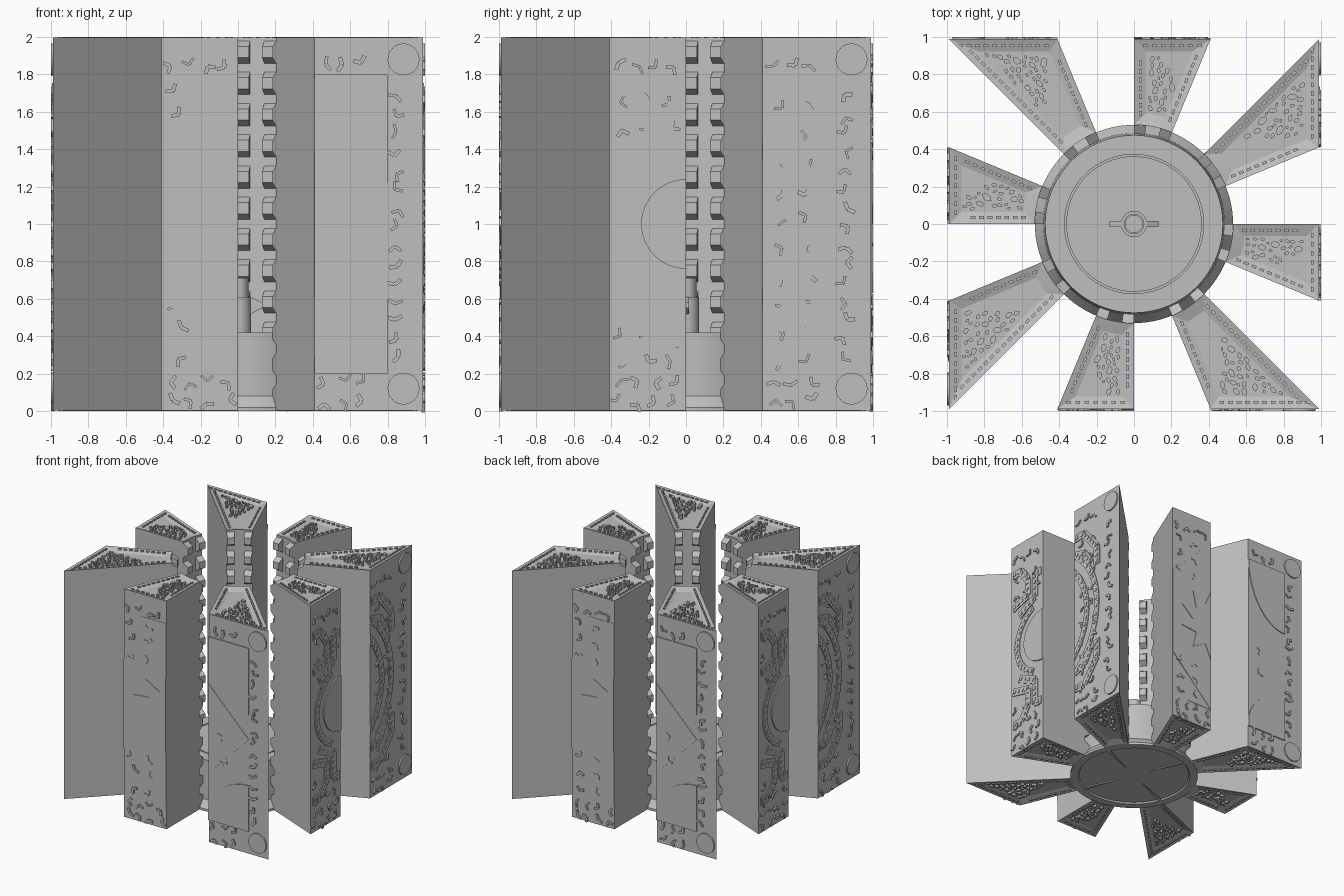
import bpy
import bmesh
import random
from math import sin, cos, tan, pi, radians, hypot, atan2
from mathutils import Matrix, Vector

random.seed(7)
if "Cube" in bpy.data.objects:
    bpy.data.objects.remove(bpy.data.objects["Cube"])

grey = bpy.data.materials.new("stone grey")
grey.use_nodes = True
COLOUR = (0.52, 0.52, 0.52, 1)
grey.diffuse_color = COLOUR
grey.node_tree.nodes["Principled BSDF"].inputs["Base Color"].default_value = COLOUR

R_IN, R_TOOTH, FACE = 0.53, 0.482, 0.988
EIGHTH = radians(22.5)
SECTORS = {"corner": (EIGHTH, 2 * EIGHTH), "middle": (-EIGHTH, 0)}


def finish(bm, name, turn=0, smooth=False):
    bmesh.ops.recalc_face_normals(bm, faces=bm.faces)
    mesh = bpy.data.meshes.new(name)
    bm.to_mesh(mesh)
    bm.free()
    mesh.materials.append(grey)
    ob = bpy.data.objects.new(name, mesh)
    bpy.context.collection.objects.link(ob)
    ob.rotation_euler.z = turn * pi / 2
    if smooth:
        bpy.ops.object.select_all(action="DESELECT")
        ob.select_set(True)
        bpy.context.view_layer.objects.active = ob
        bpy.ops.object.shade_smooth_by_angle(angle=radians(30))
    return ob


def prism(bm, pts, push):
    """Closed prism from a 3D outline and an extrusion vector."""
    if len(pts) < 3:
        return
    push = Vector(push)
    low = [bm.verts.new(p) for p in pts]
    high = [bm.verts.new(Vector(p) + push) for p in pts]
    bm.faces.new(low[::-1])
    bm.faces.new(high)
    n = len(pts)
    for i in range(n):
        j = (i + 1) % n
        bm.faces.new((low[i], low[j], high[j], high[i]))


def flat(bm, pts, z0, z1):
    prism(bm, [(x, y, z0) for x, y in pts], (0, 0, z1 - z0))


def clip(pts, lo, hi):
    """Trim an outline to lo <= u <= hi."""
    for edge, sign in ((lo, 1), (hi, -1)):
        out = []
        for i, p in enumerate(pts):
            q = pts[(i + 1) % len(pts)]
            a, b = sign * (p[0] - edge), sign * (q[0] - edge)
            if a >= 0:
                out.append(p)
            if a * b < 0:
                t = a / (a - b)
                out.append((edge, p[1] + t * (q[1] - p[1])))
        pts = out
    return pts


def plate(bm, pts, top):
    """Raised plate on the outer face, kept to the two blocks of that face."""
    for lo, hi in SECTORS.values():
        part = clip(pts, FACE * tan(lo), FACE * tan(hi))
        prism(bm, [(FACE - 0.006, u, z) for u, z in part], (top - FACE + 0.006, 0, 0))


def arc(cx, cz, ru, rz=None, start=0, end=2 * pi, n=32):
    rz = rz or ru
    return [(cx + ru * cos(start + (end - start) * i / n),
             cz + rz * sin(start + (end - start) * i / n)) for i in range(n + 1)]


def strip(bm, path, width, top, dashes=False):
    """Band along a path, optionally carrying a row of studs."""
    for (u0, z0), (u1, z1) in zip(path, path[1:]):
        length = hypot(u1 - u0, z1 - z0)
        du, dz = (u1 - u0) / length, (z1 - z0) / length
        def bar(a, b, w, h):
            plate(bm, [(u0 + du * t - dz * s, z0 + dz * t + du * s)
                       for t, s in ((a, -w), (b, -w), (b, w), (a, w))], h)
        bar(0, length, width / 2, top)
        count = max(1, int(length / 0.045))
        for i in range(count if dashes else 0):
            mid = (i + 0.5) * length / count
            bar(mid - 0.013, mid + 0.013, width / 5, 1.0)


def glyphs(bm, u0, u1, z0, z1, step=0.1):
    """Scatter of small angular carved strokes."""
    for i in range(max(1, int((u1 - u0) / step))):
        for j in range(max(1, int((z1 - z0) / step))):
            u = u0 + (i + random.uniform(0.35, 0.65)) * step
            z = z0 + (j + random.uniform(0.35, 0.65)) * step
            a = random.uniform(0, 2 * pi)
            b = a + random.choice((1.7, 2.3, -1.8))
            p, q = ((u + 0.042 * cos(t), z + 0.042 * sin(t)) for t in (a, b))
            strip(bm, [p, (u, z), q], random.uniform(0.012, 0.022), 0.999)


def sunburst_face(bm):
    plate(bm, [(-0.25, 0.2), (0.8, 0.2), (0.8, 1.8), (-0.25, 1.8)], 0.991)
    plate(bm, [(0.8, 1), (0, 1.8), (-0.8, 1), (0, 0.2)], 0.994)
    plate(bm, [(0.8, 0.2)] + arc(0.8, 0.2, 0.4, None, pi / 2, pi), 0.998)
    plate(bm, [(0.8, 1.8)] + arc(0.8, 1.8, 0.39, 0.58, pi, 1.5 * pi), 0.998)
    star = [((0.33 if i % 2 else 0.2) * cos(i * pi / 10),
             1 + (0.33 if i % 2 else 0.2) * sin(i * pi / 10)) for i in range(20)]
    plate(bm, star, 0.999)
    glyphs(bm, -0.4, -0.1, 0.2, 0.65, 0.15)
    glyphs(bm, -0.4, -0.1, 1.35, 1.8, 0.15)
    glyphs(bm, 0.45, 0.75, 0.65, 1.25, 0.2)


def circuit_face(bm):
    plate(bm, arc(0, 1, 0.24), 0.998)
    strip(bm, arc(0, 1, 0.33, None, 0.62 * pi, 1.38 * pi, 14), 0.06, 0.995, True)
    for radius in (0.57, 0.7):
        strip(bm, arc(0, 1, radius, None, -0.28 * pi, 0.28 * pi, 16), 0.06, 0.995, True)
    for flip in (1, -1):
        for path in (
            [(-0.38, 1.72), (-0.28, 1.72), (-0.19, 1.6), (-0.19, 1.45), (-0.38, 1.4)],
            [(-0.02, 1.62), (-0.1, 1.62), (-0.1, 1.4), (-0.3, 1.3)],
            [(0.42, 1.72), (0.54, 1.72), (0.7, 1.53), (0.7, 1.36)],
            [(0.42, 1.56), (0.54, 1.53), (0.62, 1.4)],
        ):
            strip(bm, [(u, 1 + flip * (z - 1)) for u, z in path], 0.07, 0.995, True)
    glyphs(bm, -0.4, 0, 1.45, 1.8, 0.13)
    glyphs(bm, -0.4, 0, 0.2, 0.55, 0.13)
    glyphs(bm, 0.43, 0.8, 0.2, 1.8, 0.15)


def outer_relief(k):
    bm = bmesh.new()
    for z in (0.12, 1.88):
        plate(bm, arc(0.885, z, 0.085), 1.0)
    circuit_face(bm) if k % 2 == 0 else sunburst_face(bm)
    glyphs(bm, 0.8, 1.0, 0.23, 1.77)
    for z in (0, 1.8):
        glyphs(bm, -0.41, 0, z, z + 0.2)
        glyphs(bm, 0.42, 0.8, z, z + 0.2)
    finish(bm, "outer_face_relief", k)


def ring_pts(radius, a, b, n=6):
    return [(radius * cos(a + (b - a) * i / n), radius * sin(a + (b - a) * i / n))
            for i in range(n + 1)]


def block(kind, k):
    lo, hi = SECTORS[kind]
    # wedge body with recessed panels in both ends
    bm = bmesh.new()
    outline = ring_pts(R_IN, hi, lo) + [(FACE, FACE * tan(lo)), (FACE, FACE * tan(hi))]
    flat(bm, outline, 0.004, 1.996)
    bm.normal_update()
    ends = [f for f in bm.faces if len(f.verts) > 4]
    bmesh.ops.recalc_face_normals(bm, faces=bm.faces)
    bmesh.ops.inset_individual(bm, faces=ends, thickness=0.065, use_even_offset=True)
    for f in ends:
        for v in f.verts:
            v.co.z += 0.022 if v.co.z < 1 else -0.022
    finish(bm, kind + "_block", k)

    # two columns of bevelled teeth on the inner side
    bm = bmesh.new()
    third = (hi - lo) * 0.31
    for a, b in ((lo, lo + third), (hi - third, hi)):
        for i in range(12):
            z = 0.022 + 0.167 * i
            rows = [[Vector((r * cos(t), r * sin(t), z + h)) for r, h in
                     ((R_IN + 0.02, 0), (R_IN, 0), (R_TOOTH, 0.03),
                      (R_TOOTH, 0.09), (R_IN, 0.12), (R_IN + 0.02, 0.12))]
                    for t in (a, b)]
            verts = [[bm.verts.new(p) for p in row] for row in rows]
            bm.faces.new(verts[0])
            bm.faces.new(verts[1][::-1])
            for m in range(6):
                n = (m + 1) % 6
                bm.faces.new((verts[0][m], verts[0][n], verts[1][n], verts[1][m]))
    finish(bm, kind + "_teeth", k)

    # studs around the end frames and pebbles in the end panels
    bm = bmesh.new()
    spots = []
    for ray, side in ((lo, 1), (hi, -1)):
        reach = (FACE - 0.07) / cos(ray)
        spots += [(r * cos(ray) - side * 0.035 * sin(ray), r * sin(ray) + side * 0.035 * cos(ray), ray)
                  for r in [0.59 + 0.045 * i for i in range(int((reach - 0.57) / 0.045))]]
    y0, y1 = FACE * tan(lo) + 0.06, FACE * tan(hi) - 0.06
    count = int((y1 - y0) / 0.045)
    spots += [(FACE - 0.035, y0 + (y1 - y0) * i / count, pi / 2) for i in range(count + 1)]
    for x, y, a in spots:
        box = [(x + p * cos(a) - q * sin(a), y + p * sin(a) + q * cos(a))
               for p, q in ((-0.013, -0.007), (0.013, -0.007), (0.013, 0.007), (-0.013, 0.007))]
        flat(bm, box, 1.99, 2.0)
        flat(bm, box, 0, 0.01)
    placed = []
    for _ in range(1500):
        x, y = random.uniform(0.58, FACE), random.uniform(y0, y1)
        size = random.uniform(0.01, 0.028)
        gap = 0.068 + size
        if (x > FACE - gap or hypot(x, y) < R_IN + gap
                or y * cos(lo) - x * sin(lo) < gap or x * sin(hi) - y * cos(hi) < gap
                or any(hypot(x - p, y - q) < size + s for p, q, s in placed)):
            continue
        # the narrower blocks keep one plain corner
        if kind == "middle" and y < -0.1 - 0.5 * (0.98 - x):
            continue
        placed.append((x, y, size))
        turn = atan2(y, x) + random.uniform(-0.7, 0.7)
        stone = []
        for i in range(6):
            t = i * pi / 3
            p, q = size * 1.25 * cos(t) * random.uniform(0.7, 1), size * 0.7 * sin(t)
            stone.append((x + p * cos(turn) - q * sin(turn), y + p * sin(turn) + q * cos(turn)))
        flat(bm, stone, 1.97, 1.994)
        flat(bm, stone, 0.006, 0.03)
    finish(bm, kind + "_end_relief", k)


def lathe(name, profile, steps=96):
    bm = bmesh.new()
    verts = [bm.verts.new((r, 0, z)) for r, z in profile]
    edges = [bm.edges.new(pair) for pair in zip(verts, verts[1:])]
    bmesh.ops.spin(bm, geom=verts + edges, axis=(0, 0, 1), cent=(0, 0, 0),
                   angle=2 * pi, steps=steps, use_merge=True)
    bmesh.ops.remove_doubles(bm, verts=bm.verts, dist=0.0001)
    finish(bm, name, 0, True)


for k in range(4):
    outer_relief(k)
    for kind in SECTORS:
        block(kind, k)

# central drum with flared foot and a ring groove in its top
lathe("drum", [(0, 0.012), (0.455, 0.012), (0.465, 0), (0.53, 0), (0.53, 0.02), (0.485, 0.08),
               (0.475, 0.42), (0.372, 0.42), (0.372, 0.4), (0.362, 0.4), (0.362, 0.42), (0, 0.42)])
# stepped spindle
lathe("spindle", [(0, 0.41), (0.07, 0.41), (0.07, 0.61), (0.055, 0.61), (0.055, 0.71),
                  (0.045, 0.71), (0.045, 0.69), (0, 0.69)], 32)
# cross key through the spindle
bm = bmesh.new()
prism(bm, [(x, -0.016, z) for x, z in ((-0.13, 0.55), (-0.13, 0.58), (-0.07, 0.61), (0.07, 0.61),
                                       (0.13, 0.58), (0.13, 0.55), (0.07, 0.52), (-0.07, 0.52))],
      (0, 0.032, 0))
finish(bm, "spindle_key")
# thin tapering ribs under the drum
bm = bmesh.new()
for i in range(4):
    m = Matrix.Rotation(i * pi / 2 + EIGHTH, 2)
    flat(bm, [tuple(m @ Vector(p)) for p in ((0.15, 0), (0.46, -0.015), (0.46, 0.015))], 0.003, 0.014)
finish(bm, "underside_ribs")
